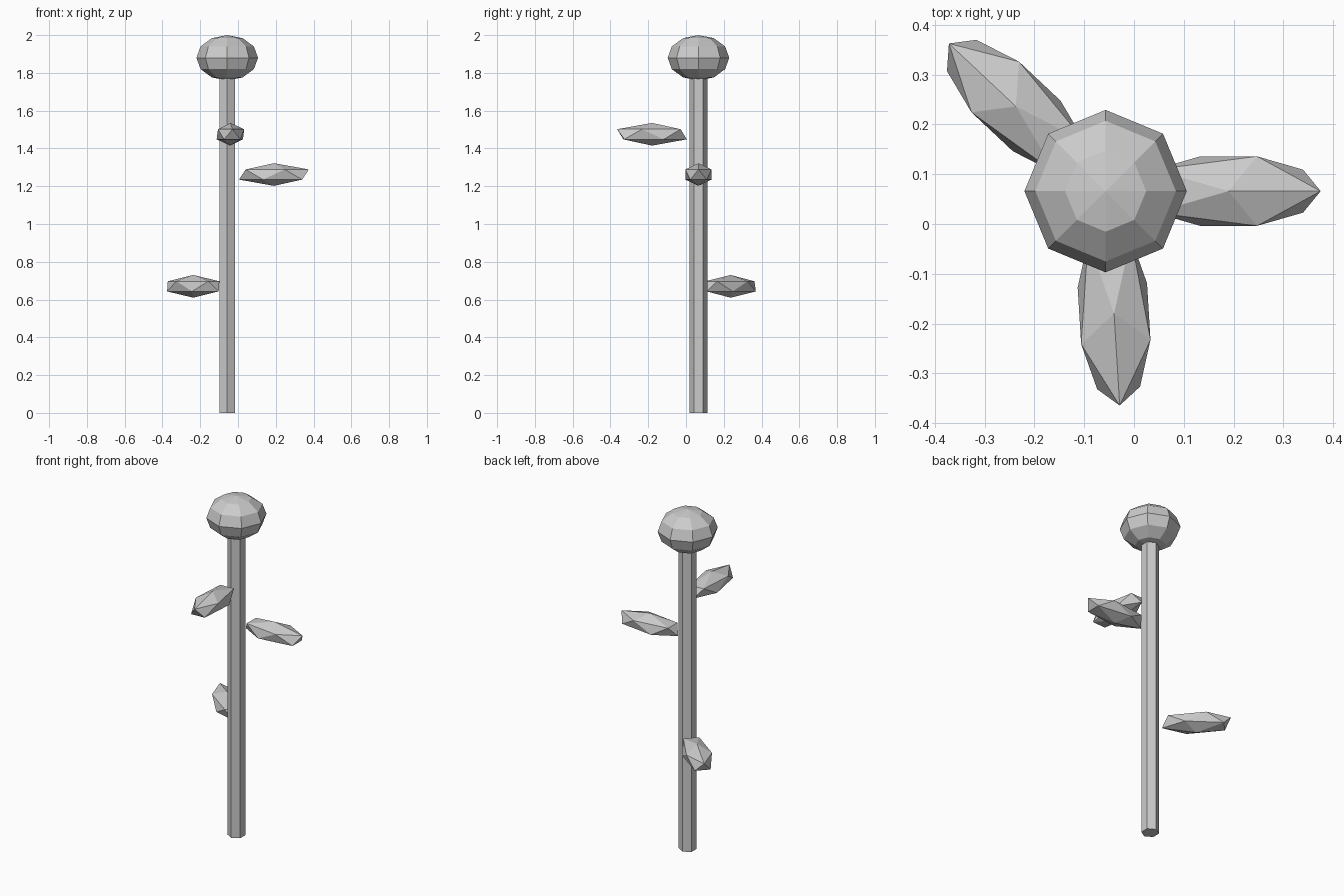
import bpy
from math import radians

cube = bpy.data.objects.get("Cube")
if cube:
    bpy.data.objects.remove(cube, do_unlink=True)

# Single grey material
grey = bpy.data.materials.new("plain_grey")
grey.use_nodes = True
colour = (0.6, 0.6, 0.6, 1.0)
grey.diffuse_color = colour
grey.node_tree.nodes["Principled BSDF"].inputs["Base Color"].default_value = colour

AXIS_X, AXIS_Y = -0.057, 0.066
HEAD_Z = 1.88


def finish(name, scale=(1, 1, 1)):
    """Name, scale and colour the newly added part, keeping it flat shaded."""
    part = bpy.context.object
    part.name = name
    part.scale = scale
    part.data.materials.append(grey)
    return part


# Hexagonal stem, running up into the head
bpy.ops.mesh.primitive_cylinder_add(vertices=6, radius=0.048, depth=HEAD_Z,
                                    location=(AXIS_X, AXIS_Y, HEAD_Z / 2))
finish("stem")

# Faceted, slightly flattened flower head
bpy.ops.mesh.primitive_uv_sphere_add(segments=8, ring_count=6, radius=1,
                                     location=(AXIS_X, AXIS_Y, HEAD_Z))
finish("flower_head", (0.163, 0.163, 0.12))

# Leaves: stretched icospheres pointing outwards from the stem
leaves = {
    "left_leaf": ((0.19, 0.066, 1.262), 0),
    "front_leaf": ((-0.04, -0.18, 1.475), -86.5),
    "back_right_leaf": ((-0.237, 0.236, 0.67), 136.8),
}
for name, (centre, turn) in leaves.items():
    bpy.ops.mesh.primitive_ico_sphere_add(subdivisions=1, radius=1, location=centre,
                                          rotation=(0, 0, radians(turn)))
    finish(name, (0.2065, 0.082, 0.06))
